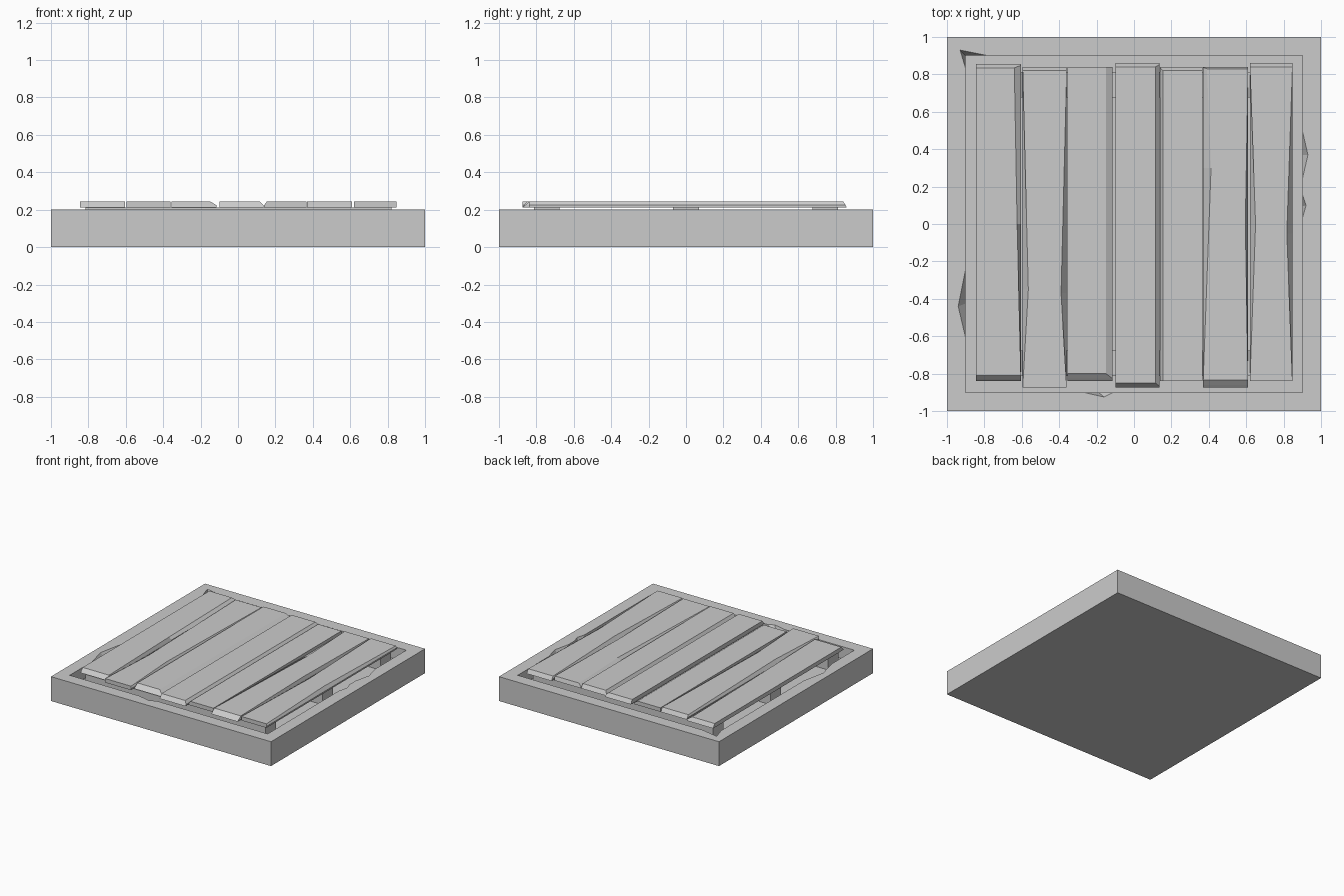
import bpy, bmesh
from mathutils import Vector

if "Cube" in bpy.data.objects:
    bpy.data.objects.remove(bpy.data.objects["Cube"])


def make_object(name, bm):
    bmesh.ops.recalc_face_normals(bm, faces=bm.faces)
    mesh = bpy.data.meshes.new(name)
    bm.to_mesh(mesh)
    bm.free()
    ob = bpy.data.objects.new(name, mesh)
    bpy.context.collection.objects.link(ob)
    return ob


def box(name, lo, hi):
    bm = bmesh.new()
    bmesh.ops.create_cube(bm, size=1)
    lo, hi = Vector(lo), Vector(hi)
    for v in bm.verts:
        v.co = (lo + hi) / 2 + v.co * (hi - lo)
    return make_object(name, bm)


def cut(target, cutter):
    mod = target.modifiers.new(cutter.name, 'BOOLEAN')
    mod.operation = 'DIFFERENCE'
    mod.solver = 'EXACT'
    mod.object = cutter
    cutter.hide_render = True
    cutter.hide_set(True)


TOP, FLOOR, R = 0.2, 0.1, 0.9

# Stone slab with a square pit
slab = box("stone_slab", (-1, -1, 0), (1, 1, TOP))
cut(slab, box("pit_cutter", (-R, -R, FLOOR), (R, R, 0.4)))

# Chips broken out of the pit rim: two rim points, outer tip, inward direction
chips = [((R, 0.24), (R, 0.50), (0.93, 0.37), (-1, 0)),
         ((R, 0.03), (R, 0.16), (0.92, 0.10), (-1, 0)),
         ((-R, -0.61), (-R, -0.24), (-0.94, -0.44), (1, 0)),
         ((-0.27, -R), (-0.11, -R), (-0.16, -0.925), (0, 1)),
         ((-R, 0.83), (-0.78, R), (-0.93, 0.93), (1, -1))]
for i, (a, b, tip, inward) in enumerate(chips):
    a, b, tip = (Vector((*p, TOP)) for p in (a, b, tip))
    n = Vector((*inward, 0)) * 0.03
    low = (a + b) / 2
    if i == 4:
        low = Vector((-R, R, TOP))
    low.z = TOP - 0.06
    up = Vector((0, 0, 0.05))
    bm = bmesh.new()
    for p in (a, b, tip, low, a + up, b + up, tip + up, a + n, b + n, low + n,
              a + n + up, b + n + up):
        bm.verts.new(p)
    hull = bmesh.ops.convex_hull(bm, input=bm.verts)
    bmesh.ops.delete(bm, geom=list({v for v in hull["geom_interior"] + hull["geom_unused"]
                                    if isinstance(v, bmesh.types.BMVert)}), context='VERTS')
    cut(slab, make_object(f"chip_cutter_{i}", bm))

# Support beams and side blocks under the planks
for s, label in ((-1, "front"), (1, "back")):
    box(f"{label}_beam", (-0.815, s * 0.745 - 0.068, FLOOR), (0.82, s * 0.745 + 0.068, 0.213))
for s, label in ((-1, "left"), (1, "right")):
    box(f"{label}_block", (s * 0.74 - 0.075, -0.07, FLOOR), (s * 0.74 + 0.075, 0.07, 0.213))


def plank(name, x0, x1, y0, y1, front, back, left, right, ml, mr):
    """Flat board; its top outline is inset where the edges are worn."""
    def outline(z, k, e):
        lf, lm, lb = (k * v for v in left)
        rf, rm, rb = (k * v for v in right)
        f, b = y0 + e * front, y1 - e * back
        return [(x0 + lf, f, z), (x1 - rf, f, z), (x1 - rm, mr, z),
                (x1 - rb, b, z), (x0 + lb, b, z), (x0 + lm, ml, z)]
    bm = bmesh.new()
    rings = [[bm.verts.new(p) for p in outline(*a)]
             for a in ((0.212, 0, 0), (0.224, 0, 0.35), (0.245, 1, 1))]
    bm.faces.new(rings[0][::-1])
    bm.faces.new(rings[-1])
    for lo, hi in zip(rings, rings[1:]):
        for i in range(6):
            j = (i + 1) % 6
            bm.faces.new((lo[i], lo[j], hi[j], hi[i]))
    make_object(name, bm)


# Worn planks: extents, end slopes, left and right wear, position of the wear
Z = (0, 0, 0)
W = (0, 0.03, 0)
planks = [(-0.845, -0.605, -0.84, 0.855, 0.03, 0.02, Z, (0, 0.02, 0.035), 0, 0),
          (-0.595, -0.36, -0.875, 0.84, 0, 0.02, W, W, -0.35, -0.37),
          (-0.355, -0.115, -0.84, 0.84, 0.04, 0, Z, (0.035,) * 3, 0, 0),
          (-0.10, 0.135, -0.875, 0.86, 0.025, 0.02, Z, (0.02,) * 3, 0, 0),
          (0.14, 0.365, -0.84, 0.84, 0, 0.02, (0.015,) * 3, Z, 0, 0),
          (0.37, 0.61, -0.875, 0.84, 0.04, 0.01, (0, 0.042, 0.02), (0, 0.015, 0), 0.3, 0),
          (0.62, 0.847, -0.84, 0.86, 0, 0.02, W, W, 0, -0.05)]
for i, p in enumerate(planks, 1):
    plank(f"plank_{i}", *p)
